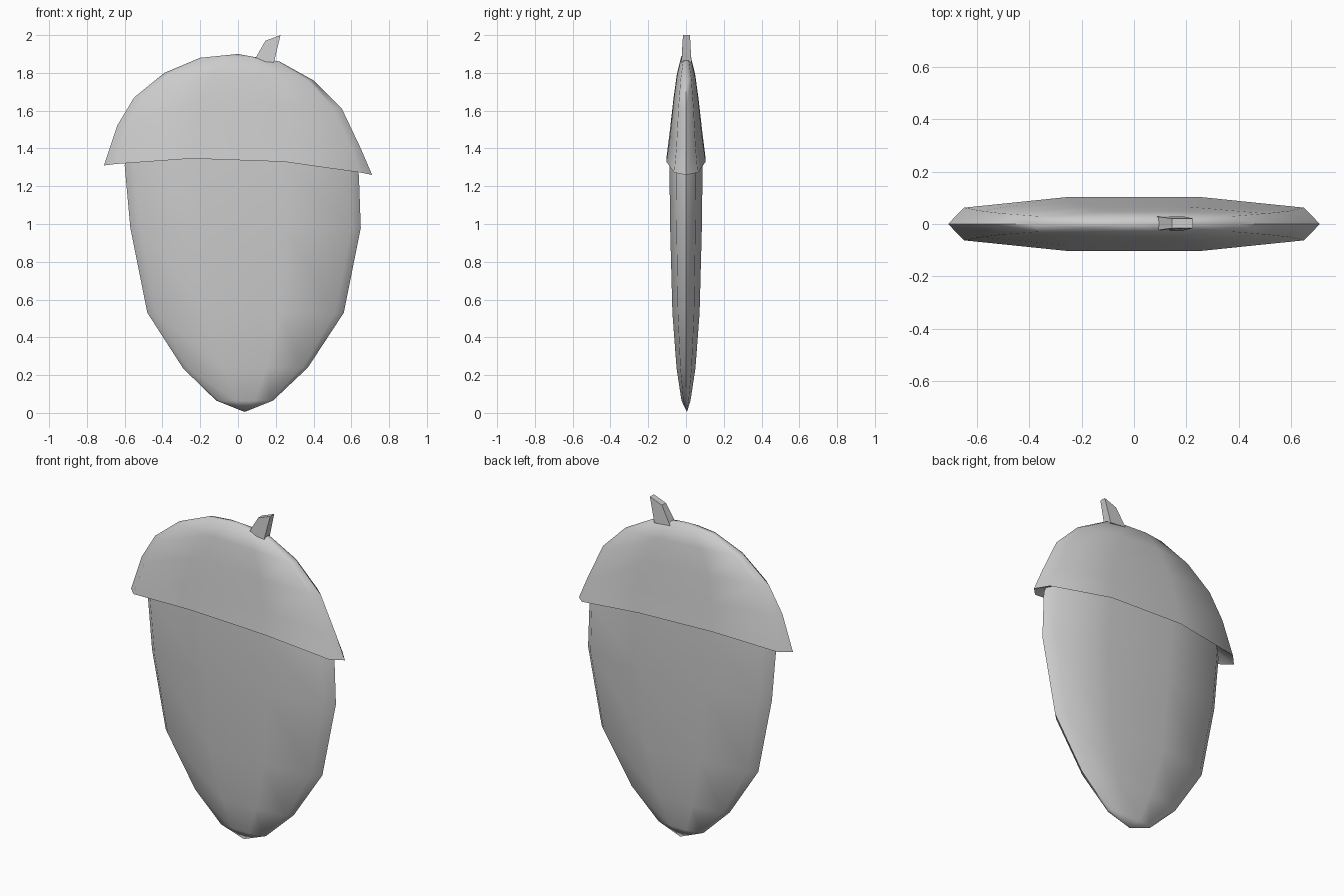
import bpy, bmesh, math

if "Cube" in bpy.data.objects:
    bpy.data.objects.remove(bpy.data.objects["Cube"])

# Ten-sided lens cross-section: (fraction of half width, fraction of half depth)
SECTION = [(-1, 0), (-.915, -.6), (-.345, -1), (.345, -1), (.915, -.6),
           (1, 0), (.915, .6), (.345, 1), (-.345, 1), (-.915, .6)]


def finish(bm, name, angle):
    bmesh.ops.recalc_face_normals(bm, faces=bm.faces)
    mesh = bpy.data.meshes.new(name)
    bm.to_mesh(mesh)
    bm.free()
    obj = bpy.data.objects.new(name, mesh)
    bpy.context.collection.objects.link(obj)
    bpy.ops.object.select_all(action='DESELECT')
    obj.select_set(True)
    bpy.context.view_layer.objects.active = obj
    bpy.ops.object.shade_smooth_by_angle(angle=math.radians(angle))


def loft(name, rings, pole):
    # ring: left x, left z, right x, right z, half depth, arch height
    bm = bmesh.new()
    loops = []
    for lx, lz, rx, rz, depth, arch in rings:
        loops.append([bm.verts.new(((lx + rx) / 2 + u * (rx - lx) / 2,
                                    v * depth,
                                    (lz + rz) / 2 + u * (rz - lz) / 2 + arch * (1 - u * u)))
                      for u, v in SECTION])
    n = len(SECTION)
    for a, b in zip(loops, loops[1:]):
        for i in range(n):
            j = (i + 1) % n
            bm.faces.new((a[i], a[j], b[j], b[i]))
    tip = bm.verts.new(pole)
    for i in range(n):
        bm.faces.new((loops[-1][i], loops[-1][(i + 1) % n], tip))
    bm.faces.new(loops[0])
    finish(bm, name, 60)


# Nut, from hidden top edge down to the point
loft("nut", [
    (-.59, 1.37, .62, 1.32, .085, .06),
    (-.60, 1.31, .64, 1.26, .088, .05),
    (-.57, .98, .65, .98, .084, 0),
    (-.48, .53, .56, .53, .072, 0),
    (-.29, .235, .37, .24, .05, 0),
    (-.115, .065, .185, .065, .024, 0)], (.035, .005, 0.005))

# Cap, from recessed underside over the rim to the crown
loft("cap", [
    (-.60, 1.35, .62, 1.30, .08, .06),
    (-.71, 1.31, .71, 1.26, .104, .06),
    (-.64, 1.52, .65, 1.40, .084, .03),
    (-.55, 1.67, .55, 1.61, .067, .01),
    (-.39, 1.80, .40, 1.76, .048, .01),
    (-.20, 1.88, .22, 1.86, .025, .016)], (0, 0, 1.90))

# Stem: slanted wedge that narrows in depth towards the top
bm = bmesh.new()
profile = [(.085, 1.865, .024), (.19, 1.855, .024), (.225, 2.0, .016), (.145, 1.97, .016)]
front = [bm.verts.new((x, -d, z)) for x, z, d in profile]
back = [bm.verts.new((x, d + .005, z)) for x, z, d in profile]
bm.faces.new(front)
bm.faces.new(back[::-1])
for i in range(4):
    j = (i + 1) % 4
    bm.faces.new((front[i], front[j], back[j], back[i]))
finish(bm, "stem", 30)
